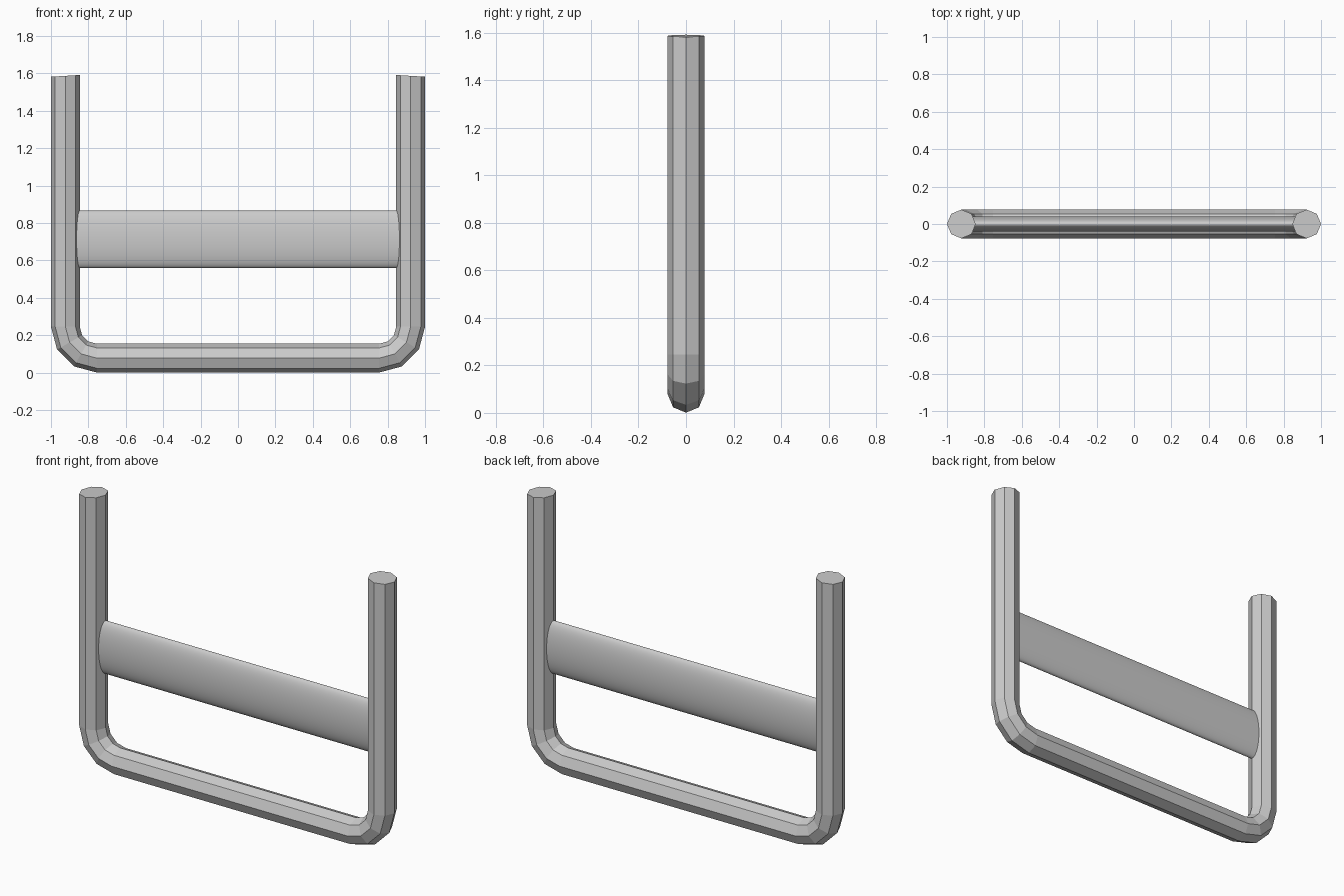
import bpy, bmesh
from math import sin, cos, pi, radians

if "Cube" in bpy.data.objects:
    bpy.data.objects.remove(bpy.data.objects["Cube"])

R = 0.077          # tube radius
CX, CZ = 0.755, 0.246   # bend centre
BEND = CX and 0.168     # bend radius of the tube centreline
SIDES = 8


def make_object(name, rings):
    """Skin a list of equal-length rings and cap both ends."""
    bm = bmesh.new()
    loops = [[bm.verts.new(p) for p in ring] for ring in rings]
    n = len(loops[0])
    for a, b in zip(loops, loops[1:]):
        for i in range(n):
            j = (i + 1) % n
            bm.faces.new((a[i], a[j], b[j], b[i]))
    bm.faces.new(loops[0])
    bm.faces.new(loops[-1])
    bmesh.ops.recalc_face_normals(bm, faces=bm.faces[:])
    mesh = bpy.data.meshes.new(name)
    bm.to_mesh(mesh)
    bm.free()
    obj = bpy.data.objects.new(name, mesh)
    bpy.context.collection.objects.link(obj)
    return obj


def tube_ring(x, z, ox, oz):
    """Octagon around (x, z); (ox, oz) points to the outside of the U."""
    return [(x + ox * R * cos(2 * pi * i / SIDES),
             R * sin(2 * pi * i / SIDES),
             z + oz * R * cos(2 * pi * i / SIDES)) for i in range(SIDES)]


# U-shaped octagonal tube: left half path, then mirrored to the right
left = [(-0.923, 1.587, -1, -0.06)]
for deg in (0, 30, 60, 90):
    c, s = cos(radians(deg)), sin(radians(deg))
    left.append((-CX - BEND * c, CZ - BEND * s, -c, -s))
right = [(-x, z, -ox, oz) for x, z, ox, oz in reversed(left)]
make_object("u_frame", [tube_ring(*p) for p in left + right])

# Flattened oval crossbar, ends buried in the legs
SEG = 48
crossbar = make_object("crossbar", [
    [(x, 0.041 * sin(2 * pi * i / SEG), 0.713 + 0.153 * cos(2 * pi * i / SEG))
     for i in range(SEG)] for x in (-0.9, 0.9)])
bpy.context.view_layer.objects.active = crossbar
crossbar.select_set(True)
bpy.ops.object.shade_smooth_by_angle(angle=radians(40))
